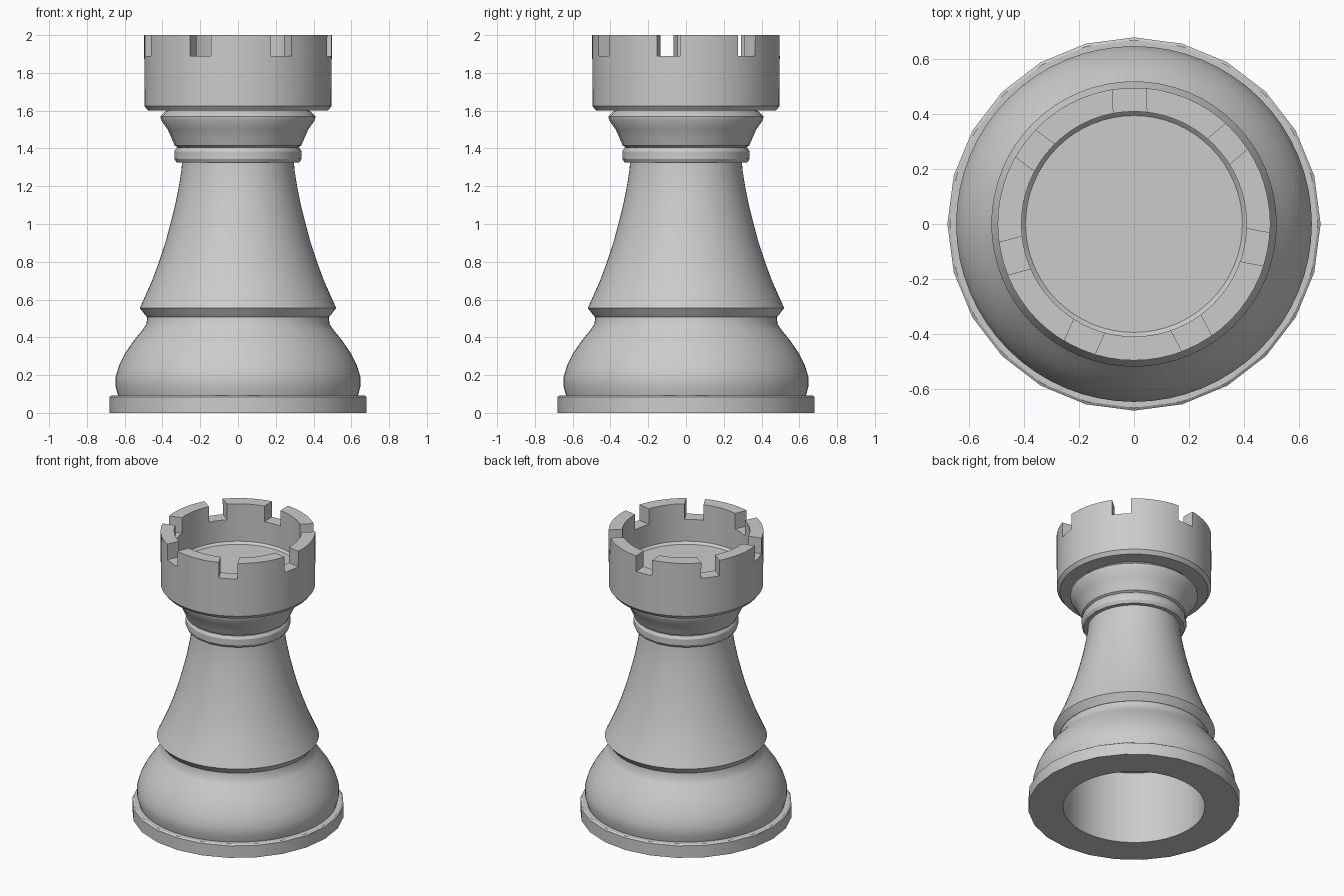
import bpy, bmesh, math
from mathutils import Matrix

cube = bpy.data.objects.get("Cube")
if cube:
    bpy.data.objects.remove(cube, do_unlink=True)

grey = bpy.data.materials.new("plain grey")
grey.use_nodes = True
grey.diffuse_color = (0.6, 0.6, 0.6, 1)
grey.node_tree.nodes["Principled BSDF"].inputs["Base Color"].default_value = grey.diffuse_color


def make_object(name, bm):
    bmesh.ops.recalc_face_normals(bm, faces=bm.faces)
    mesh = bpy.data.meshes.new(name)
    bm.to_mesh(mesh)
    bm.free()
    mesh.materials.append(grey)
    obj = bpy.data.objects.new(name, mesh)
    bpy.context.collection.objects.link(obj)
    return obj


def activate(obj):
    bpy.ops.object.select_all(action='DESELECT')
    obj.select_set(True)
    bpy.context.view_layer.objects.active = obj


def smooth(obj, degrees=30):
    activate(obj)
    bpy.ops.object.shade_smooth_by_angle(angle=math.radians(degrees))


def lathe(name, profile, sides=64, closed=False):
    """Turn a (radius, height) profile around the z axis."""
    bm = bmesh.new()
    verts = [bm.verts.new((r, 0, z)) for r, z in profile]
    pairs = list(zip(verts, verts[1:]))
    if closed:
        pairs.append((verts[-1], verts[0]))
    edges = [bm.edges.new(p) for p in pairs]
    bmesh.ops.spin(bm, geom=verts + edges, cent=(0, 0, 0), axis=(0, 0, 1),
                   angle=math.tau, steps=sides, use_duplicate=False)
    bmesh.ops.remove_doubles(bm, verts=bm.verts, dist=0.0005)
    return make_object(name, bm)


# Foot ring and hollow rounded base
smooth(lathe("base_plate", [(0.48, 0), (0.68, 0), (0.68, 0.085), (0.67, 0.092),
                            (0.48, 0.092)], sides=24, closed=True))
smooth(lathe("rounded_base", [
    (0, 0.56), (0.455, 0.56), (0.455, 0), (0.5, 0), (0.5, 0.09), (0.635, 0.09),
    (0.648, 0.14), (0.648, 0.19), (0.63, 0.25), (0.595, 0.32), (0.55, 0.385),
    (0.505, 0.44), (0.485, 0.47), (0.48, 0.51), (0, 0.57)]))

# Flared shaft with a sharp skirt edge
smooth(lathe("shaft", [
    (0.46, 0.50), (0.485, 0.51), (0.52, 0.555), (0.495, 0.61), (0.455, 0.7),
    (0.418, 0.8), (0.385, 0.9), (0.358, 1.0), (0.333, 1.1), (0.313, 1.2),
    (0.3, 1.28), (0.295, 1.34)]))

# Neck mouldings
smooth(lathe("neck_collar", [(0.28, 1.325), (0.325, 1.325), (0.337, 1.345),
                             (0.337, 1.385), (0.325, 1.405), (0.28, 1.412)], sides=20))
smooth(lathe("neck_flare", [(0.29, 1.39), (0.335, 1.415), (0.35, 1.45), (0.372, 1.5),
                            (0.408, 1.55), (0.41, 1.57), (0.385, 1.595), (0.36, 1.61)],
             sides=28))

# Turret cup
turret = lathe("turret", [(0, 1.6), (0.475, 1.6), (0.495, 1.625), (0.497, 2.0),
                          (0.41, 2.0), (0.41, 1.735), (0.395, 1.72), (0, 1.72)])

# Seven notches cut through the turret rim
bm = bmesh.new()
for i in range(7):
    turn = Matrix.Rotation(math.radians(92) + i * math.tau / 7, 4, 'Z')
    place = Matrix.Translation((0.45, 0, 1.99)) @ Matrix.Diagonal((0.3, 0.122, 0.2, 1))
    bmesh.ops.create_cube(bm, size=1, matrix=turn @ place)
cutter = make_object("notch_cutter", bm)
cutter.hide_render = True
cut = turret.modifiers.new("notches", 'BOOLEAN')
cut.operation = 'DIFFERENCE'
cut.solver = 'EXACT'
cut.object = cutter
activate(turret)
bpy.ops.object.modifier_apply(modifier=cut.name)
bpy.data.objects.remove(cutter, do_unlink=True)
smooth(turret)
